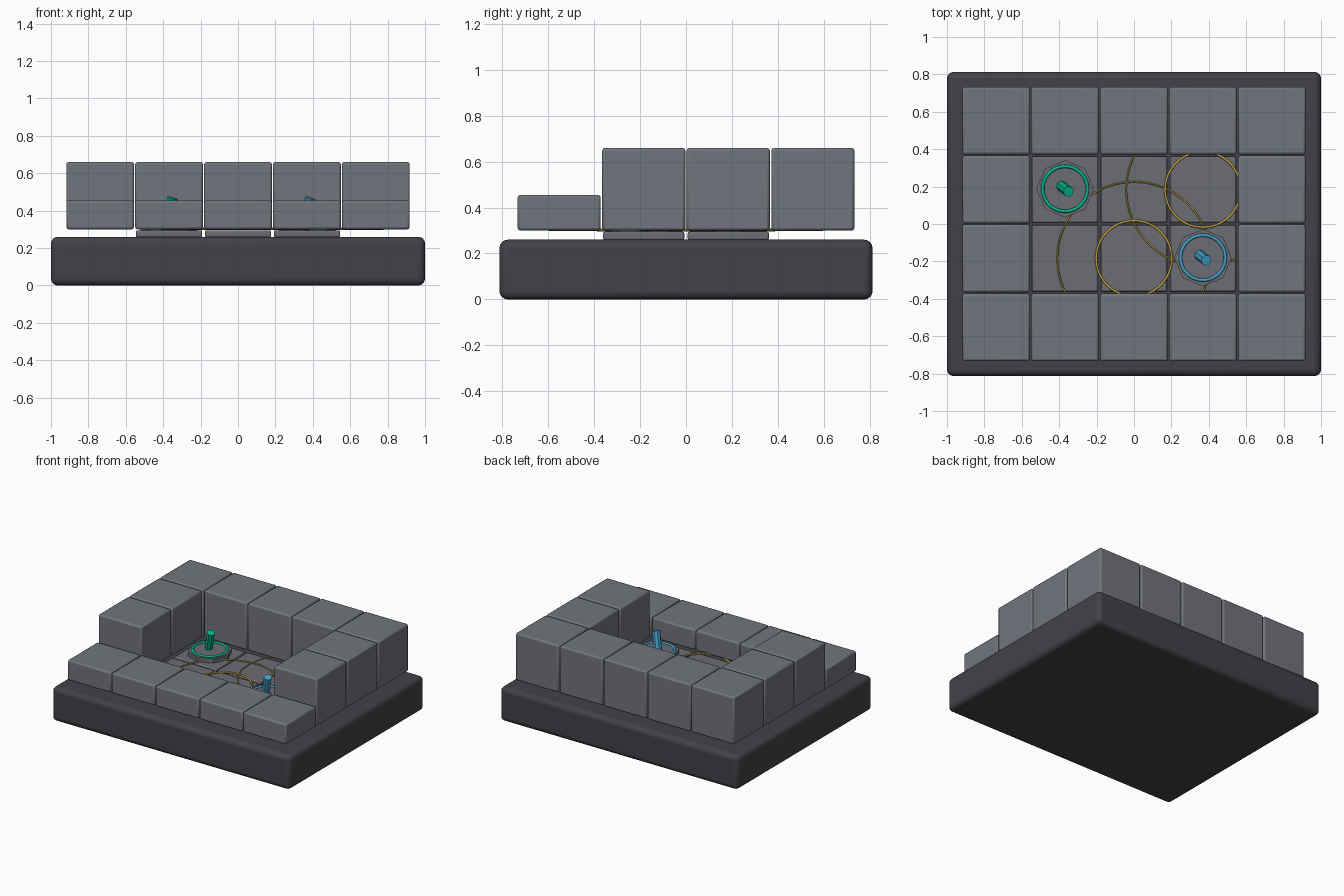
import bpy, math
from mathutils import Vector

if "Cube" in bpy.data.objects:
    bpy.data.objects.remove(bpy.data.objects["Cube"])


def material(name, rgb):
    m = bpy.data.materials.new(name)
    m.diffuse_color = (*rgb, 1)
    m.use_nodes = True
    m.node_tree.nodes["Principled BSDF"].inputs["Base Color"].default_value = m.diffuse_color
    return m


CHARCOAL = material("charcoal", (0.055, 0.053, 0.062))
STONE = material("stone grey", (0.165, 0.177, 0.2))
FLOOR = material("floor grey", (0.145, 0.153, 0.173))
GOLD = material("gold", (0.55, 0.38, 0.06))
GREEN = material("green", (0.0, 0.48, 0.27))
BLUE = material("blue", (0.06, 0.36, 0.6))


def finish(name, mat):
    ob = bpy.context.object
    ob.name = name
    ob.data.materials.append(mat)
    return ob


def block(name, x, y, z0, z1, sx, sy, bevel, segs, mat):
    bpy.ops.mesh.primitive_cube_add(size=1, location=(x, y, (z0 + z1) / 2))
    ob = finish(name, mat)
    ob.scale = (sx, sy, z1 - z0)
    bpy.ops.object.transform_apply(location=False, rotation=False, scale=True)
    mod = ob.modifiers.new("rounded edges", 'BEVEL')
    mod.width = bevel
    mod.segments = segs
    bpy.ops.object.shade_smooth_by_angle(angle=math.radians(35))
    return ob


def ring(name, x, y, z, radius, tube, mat):
    bpy.ops.mesh.primitive_torus_add(location=(x, y, z), major_radius=radius,
                                     minor_radius=tube, major_segments=64, minor_segments=8)
    finish(name, mat)
    bpy.ops.object.shade_smooth_by_angle(angle=math.radians(60))


# Base slab
block("base", 0, 0, 0, 0.26, 2.0, 1.626, 0.036, 4, CHARCOAL)

# Walls around a recessed floor, low along the front
PITCH, SIZE = 0.3685, 0.362
for i in range(5):
    for j in range(4):
        x, y = (i - 2) * PITCH, (j - 1.5) * PITCH
        if i in (0, 4) or j in (0, 3):
            low = j == 0
            block("low_wall_block" if low else "wall_block", x, y, 0.30,
                  0.455 if low else 0.66, SIZE, SIZE, 0.012, 2, STONE)
        else:
            block("floor_tile", x, y, 0.258, 0.295, 0.354, 0.354, 0.008, 2, FLOOR)

# Range rings on the floor
for x, y in ((0, -0.184), (0.3685, 0.184)):
    ring("inner_range_ring", x, y, 0.303, 0.202, 0.0065, GOLD)
    ring("outer_range_ring", x, y, 0.302, 0.41, 0.0045, GOLD)

# Coloured markers: octagonal pad, ring and tilted peg
for label, x, y, mat in (("green", -0.3685, 0.188, GREEN), ("blue", 0.3685, -0.18, BLUE)):
    bpy.ops.mesh.primitive_cylinder_add(vertices=8, radius=0.153, depth=0.035,
                                        location=(x, y, 0.311))
    finish(label + "_pad", FLOOR)
    ring(label + "_ring", x, y, 0.331, 0.12, 0.009, mat)
    bottom = Vector((x - 0.018, y + 0.014, 0.328))
    top = Vector((x + 0.018, y - 0.014, 0.467))
    axis = top - bottom
    bpy.ops.mesh.primitive_cylinder_add(vertices=8, radius=0.029, depth=axis.length,
                                        location=(bottom + top) / 2)
    peg = finish(label + "_peg", mat)
    peg.rotation_mode = 'QUATERNION'
    peg.rotation_quaternion = axis.to_track_quat('Z', 'Y')
